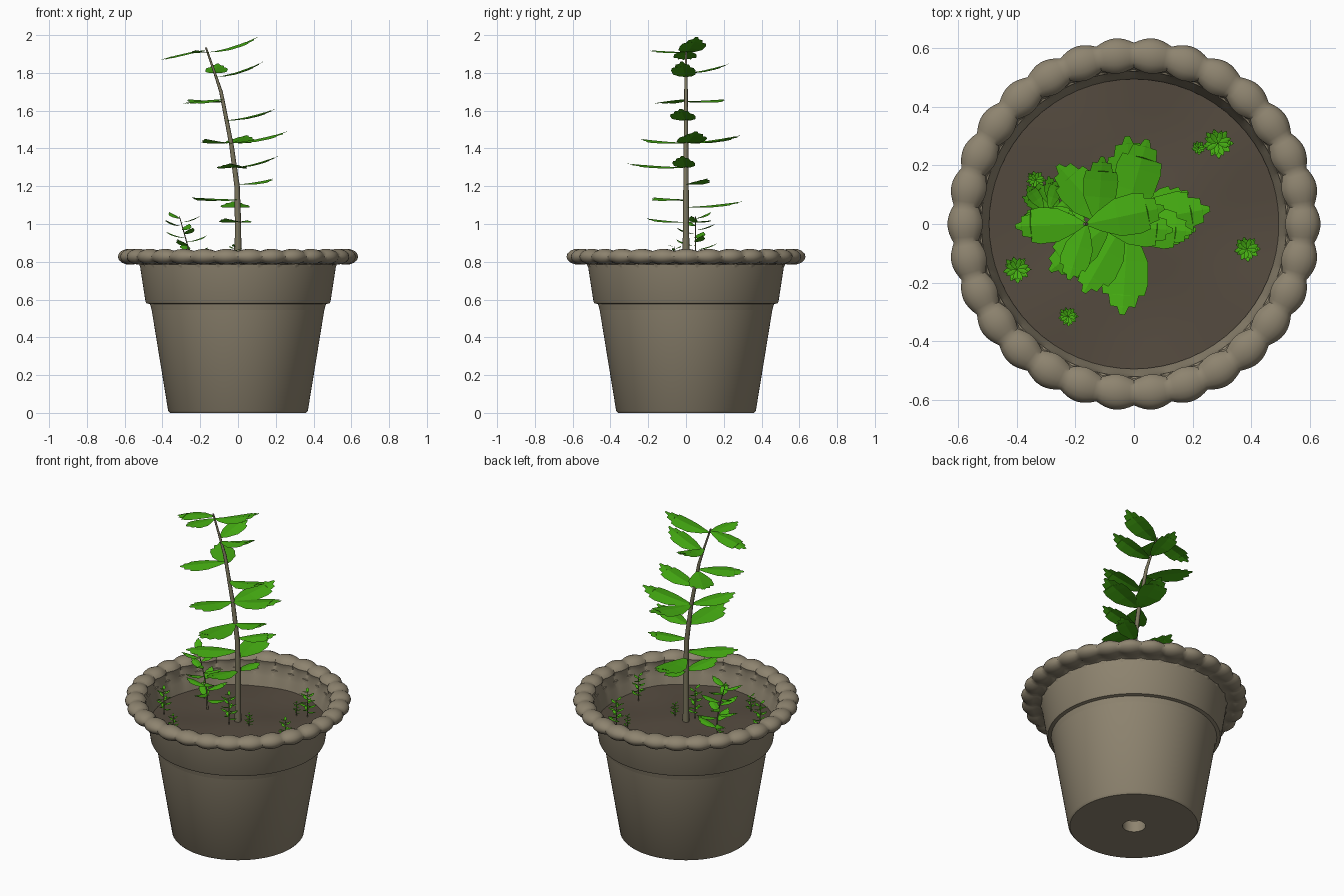
import bpy, bmesh, math
from math import sin, cos, pi, radians
from mathutils import Vector

cube = bpy.data.objects.get("Cube")
if cube:
    bpy.data.objects.remove(cube, do_unlink=True)


def material(name, rgb):
    m = bpy.data.materials.new(name)
    m.use_nodes = True
    m.diffuse_color = (*rgb, 1)
    m.node_tree.nodes["Principled BSDF"].inputs["Base Color"].default_value = (*rgb, 1)
    return m


CLAY = material("clay", (0.27, 0.23, 0.16))
SOIL = material("soil", (0.09, 0.07, 0.05))
LEAF = material("leaf green", (0.06, 0.42, 0.006))
STEM = material("stem tan", (0.2, 0.18, 0.11))


def finish(bm, name, mat, smooth=None):
    me = bpy.data.meshes.new(name)
    bm.to_mesh(me)
    bm.free()
    me.materials.append(mat)
    ob = bpy.data.objects.new(name, me)
    bpy.context.collection.objects.link(ob)
    if smooth:
        bpy.ops.object.select_all(action="DESELECT")
        ob.select_set(True)
        bpy.context.view_layer.objects.active = ob
        bpy.ops.object.shade_smooth_by_angle(angle=radians(smooth))
    return ob


def bridge(bm, a, b):
    n = len(a)
    for i in range(n):
        j = (i + 1) % n
        bm.faces.new((a[i], a[j], b[j], b[i]))


# Pot: one closed lathe whose rim section swells into scallops
SCALLOPS = 30
STEPS = SCALLOPS * 8


def pot_section(theta):
    bump = abs(cos(SCALLOPS * theta / 2))
    outer = [(0.065, 0), (0.36, 0), (0.37, 0.012), (0.462, 0.575),
             (0.485, 0.58), (0.49, 0.59), (0.52, 0.785)]
    rim = []
    for k in range(15):
        phi = radians(-120 + k * 24)
        if k == 14:
            phi = radians(212)
        rim.append((0.575 + (0.043 + 0.018 * bump) * cos(phi),
                    0.827 + (0.03 + 0.012 * bump) * sin(phi)))
    del rim[13]
    inner = [(0.508, 0.75), (0.488, 0.66), (0.33, 0.07), (0.065, 0.07)]
    return outer + rim + inner


bm = bmesh.new()
rings = []
for i in range(STEPS):
    t = 2 * pi * i / STEPS
    rings.append([bm.verts.new((r * cos(t), r * sin(t), z)) for r, z in pot_section(t)])
for i in range(STEPS):
    bridge(bm, rings[i], rings[(i + 1) % STEPS])
bmesh.ops.recalc_face_normals(bm, faces=bm.faces)
finish(bm, "flower_pot", CLAY, 40)

# Soil: slightly uneven disc inside the pot
GROUND = 0.69
bm = bmesh.new()
bmesh.ops.create_circle(bm, cap_ends=True, cap_tris=True, segments=64, radius=0.494)
bmesh.ops.subdivide_edges(bm, edges=[e for e in bm.edges if not e.is_boundary], cuts=4)
for v in bm.verts:
    v.co.z = GROUND + 0.008 * sin(9 * v.co.x + 1) * cos(11 * v.co.y)
bmesh.ops.recalc_face_normals(bm, faces=bm.faces)
finish(bm, "soil", SOIL, 60)


# Plants: a tapered stem and folded leaves with a notched tip
def along(path, z):
    for a, b in zip(path, path[1:]):
        if z <= b.z:
            return a.lerp(b, (z - a.z) / (b.z - a.z))
    return path[-1].copy()


def stem(name, path, r0, r1):
    bm = bmesh.new()
    rings = []
    for k, p in enumerate(path):
        r = r0 + (r1 - r0) * k / (len(path) - 1)
        rings.append([bm.verts.new(p + Vector((r * cos(a * pi / 4), r * sin(a * pi / 4), 0)))
                      for a in range(8)])
    for a, b in zip(rings, rings[1:]):
        bridge(bm, a, b)
    bm.faces.new(rings[-1])
    finish(bm, name, STEM, 50)


# Stations along a leaf: distance and half width, as shares of its length
OUTLINE = [(0, 0.02), (0.15, 0.12), (0.4, 0.24), (0.65, 0.26), (0.78, 0.23),
           (0.77, 0.17), (0.91, 0.14), (0.9, 0.07), (1, 0.03)]


def add_leaf(bm, base, azimuth, length, rise, width):
    d = Vector((cos(radians(azimuth)), sin(radians(azimuth)), 0))
    side = Vector((-d.y, d.x, 0))
    spine_t = 0
    rows = []
    for t, w in OUTLINE:
        spine_t = max(spine_t + 0.01, t)
        lift = Vector((0, 0, rise * t ** 1.5))
        half = w * length * width
        edge = base + d * t * length + lift - Vector((0, 0, half * 0.15))
        mid = base + d * spine_t * length + lift
        rows.append([bm.verts.new(p) for p in (edge + side * half, mid, edge - side * half)])
    for a, b in zip(rows, rows[1:]):
        bm.faces.new((a[0], a[1], b[1], b[0]))
        bm.faces.new((a[1], a[2], b[2], b[1]))


def plant(name, path, leaves, r0, r1, width=1.0):
    stem(name + "_stem", path, r0, r1)
    bm = bmesh.new()
    for z, azimuth, length, rise in leaves:
        add_leaf(bm, along(path, z), azimuth, length, rise, width)
    bmesh.ops.recalc_face_normals(bm, faces=bm.faces)
    for f in bm.faces:
        if f.normal.z < 0:
            f.normal_flip()
    finish(bm, name + "_leaves", LEAF)


# Tall main plant, leaning toward -x
trunk = [Vector((x, 0, z)) for x, z in
         [(0, 0.68), (0, 1), (-0.005, 1.2), (-0.035, 1.42), (-0.09, 1.7),
          (-0.12, 1.79), (-0.17, 1.935)]]
main_leaves = [
    (1.91, 12, 0.27, 0.08), (1.92, 182, 0.24, -0.05), (1.91, 252, 0.2, 0.01),
    (1.78, -5, 0.25, 0.08), (1.8, 86, 0.23, 0.05),
    (1.66, 218, 0.26, -0.02), (1.65, 132, 0.27, 0.01),
    (1.55, -6, 0.26, 0.06), (1.43, 240, 0.27, 0.02), (1.43, 74, 0.3, 0.04),
    (1.43, 10, 0.3, 0.06), (1.3, 266, 0.31, 0.02), (1.3, -5, 0.23, 0.06),
    (1.21, 30, 0.22, 0.03), (1.13, 215, 0.29, 0.01), (1.09, 94, 0.3, 0.03),
    (1.01, 252, 0.22, 0.02), (1.01, 70, 0.15, 0.01)]
plant("main_plant", trunk, main_leaves, 0.019, 0.005)


# Generic spiral of leaves for the smaller plants
def spiral(z0, z1, count, length):
    return [(z0 + (z1 - z0) * k / (count - 1), k * 137.5, length * (1 - 0.25 * k / count),
             length * 0.25) for k in range(count)]


# Half-grown seedling beside the trunk
side = [Vector((x, 0.05, z)) for x, z in
        [(-0.245, 0.68), (-0.25, 0.8), (-0.265, 0.88), (-0.31, 1.04)]]
plant("side_plant", side, spiral(0.74, 1.03, 15, 0.13), 0.006, 0.002, 0.85)

# Tiny sprouts scattered on the soil: x, y, height, leaf length
SPROUTS = [(0.285, 0.275, 0.16, 0.055), (0.22, 0.26, 0.08, 0.026),
           (0.385, -0.085, 0.15, 0.047), (-0.4, -0.155, 0.16, 0.05),
           (-0.225, -0.315, 0.1, 0.036), (-0.335, 0.15, 0.1, 0.035),
           (-0.02, -0.06, 0.19, 0.055), (0.09, -0.02, 0.08, 0.03)]
for n, (x, y, h, length) in enumerate(SPROUTS, 1):
    path = [Vector((x, y, GROUND - 0.01)), Vector((x, y, GROUND + h))]
    plant(f"sprout_{n}", path, spiral(GROUND + h * 0.2, GROUND + h, 16, length),
          0.003, 0.001, 0.8)
